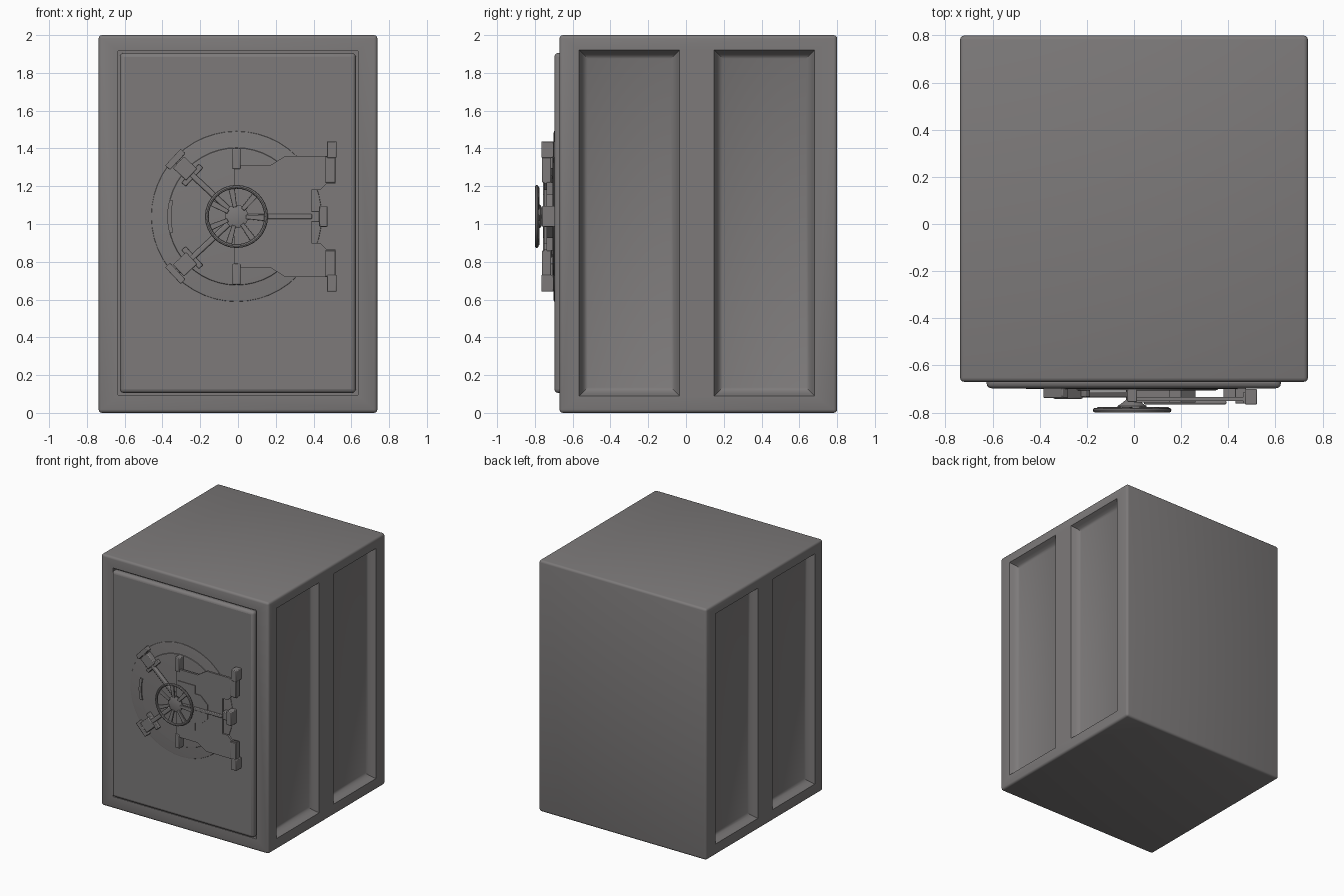
import bpy, bmesh, math

if "Cube" in bpy.data.objects:
    bpy.data.objects.remove(bpy.data.objects["Cube"])

steel = bpy.data.materials.new("dark_grey_steel")
steel.diffuse_color = (0.205, 0.195, 0.195, 1)
steel.use_nodes = True
steel.node_tree.nodes["Principled BSDF"].inputs["Base Color"].default_value = steel.diffuse_color
CX, CZ = -0.008, 1.04          # centre of the lock


def finish(name, bm, bevel=0, segs=2):
    bmesh.ops.recalc_face_normals(bm, faces=bm.faces)
    me = bpy.data.meshes.new(name)
    bm.to_mesh(me)
    bm.free()
    ob = bpy.data.objects.new(name, me)
    bpy.context.collection.objects.link(ob)
    me.materials.append(steel)
    if bevel:
        m = ob.modifiers.new("bevel", 'BEVEL')
        m.width, m.segments = bevel, segs
        m.limit_method, m.angle_limit = 'ANGLE', math.radians(40)
    return ob


def loft(name, rings, bevel=0, segs=2, closed=False):
    """Skin a list of equal-length rings; cap the ends unless closed."""
    bm = bmesh.new()
    vs = [[bm.verts.new(p) for p in r] for r in rings]
    n = len(rings[0])
    pairs = list(zip(vs, vs[1:])) + ([(vs[-1], vs[0])] if closed else [])
    for a, b in pairs:
        for i in range(n):
            j = (i + 1) % n
            bm.faces.new((a[i], a[j], b[j], b[i]))
    if not closed:
        bm.faces.new(vs[0])
        bm.faces.new(vs[-1])
    return finish(name, bm, bevel, segs)


def prism(name, pts, y0, y1, bevel=0.0, segs=2):
    return loft(name, [[(x, y, z) for x, z in pts] for y in (y0, y1)], bevel, segs)


def box(name, x0, x1, y0, y1, z0, z1, bevel=0.0, segs=2):
    return prism(name, [(x0, z0), (x1, z0), (x1, z1), (x0, z1)], y0, y1, bevel, segs)


def lathe(name, profile, n=32, closed=False):
    """Turn (radius, y) pairs about the lock axis."""
    return loft(name, [[(CX + r * math.cos(2 * math.pi * i / n), y,
                         CZ + r * math.sin(2 * math.pi * i / n)) for i in range(n)]
                       for r, y in profile], closed=closed)


def radial(name, ang, r0, r1, w0, w1, y0, y1, bevel=0.0):
    """Bar pointing outwards from the lock centre, w0 wide inside, w1 outside."""
    c, s = math.cos(math.radians(ang)), math.sin(math.radians(ang))
    pts = [(CX + r * c - w * s, CZ + r * s + w * c) for r, w in
           ((r0, -w0 / 2), (r1, -w1 / 2), (r1, w1 / 2), (r0, w0 / 2))]
    return prism(name, pts, y0, y1, bevel)


def apply_all(ob):
    bpy.context.view_layer.objects.active = ob
    for m in list(ob.modifiers):
        bpy.ops.object.modifier_apply(modifier=m.name)


# cabinet, with side panels and door opening cut in
body = box("cabinet", -0.738, 0.738, -0.67, 0.8, 0, 2, 0.018, 3)
apply_all(body)
cutters = [box("opening_cutter", -0.634, 0.634, -0.72, -0.645, 0.095, 1.915)]
for side in (-1, 1):
    for y0, y1 in ((-0.565, -0.035), (0.15, 0.68)):
        rings = []
        for inset, d in ((-0.012, -0.02), (0, 0.003), (0.012, 0.03), (0.025, 0.05), (0.045, 0.06)):
            a, b, c, e = y0 + inset, y1 - inset, 0.09 + inset, 1.92 - inset
            x = side * (0.738 - d)
            rings.append([(x, a, c), (x, b, c), (x, b, e), (x, a, e)])
        cutters.append(loft("panel_cutter", rings))
for c in cutters:
    m = body.modifiers.new("cut", 'BOOLEAN')
    m.operation, m.solver, m.object = 'DIFFERENCE', 'EXACT', c
    apply_all(body)
    bpy.data.objects.remove(c)

# door slab and the shallow round bosses on it
box("door", -0.626, 0.624, -0.697, -0.64, 0.105, 1.906, 0.022, 3)
lathe("outer_boss", [(0.455, -0.69), (0.45, -0.6995), (0.44, -0.701)], 48)
lathe("inner_boss", [(0.37, -0.69), (0.362, -0.705), (0.35, -0.706)], 48)

# curved rib on the left of the boss
arc = [math.radians(a) for a in range(166, 195, 4)]
prism("curved_rib", [(CX + r * math.cos(a), CZ + r * math.sin(a))
                     for r, seq in ((0.345, arc), (0.366, arc[::-1])) for a in seq],
      -0.69, -0.715)

# bolt-work plate, notched on the right
half = [(0.0, 0.27), (0.17, 0.27), (0.25, 0.32), (0.515, 0.32), (0.515, 0.175),
        (0.47, 0.175), (0.435, 0.14), (0.39, 0.14), (0.39, 0.09)]
plate = [(x, CZ + z) for x, z in half] + [(x, CZ - z) for x, z in half[::-1]]
prism("bolt_plate", plate, -0.735, -0.752)
step = [(0.0, 0.18), (0.15, 0.18), (0.15, 0.115), (0.2, 0.115), (0.262, 0.055)]
prism("hub_plate", [(x, CZ + z) for x, z in step] +
      [(x, CZ - z) for x, z in step[::-1]], -0.69, -0.757)

# bolt blocks on the right edge
for s in (-1, 1):
    zs = sorted((CZ + s * 0.18, CZ + s * 0.318))
    box("plate_tab", 0.462, 0.515, -0.715, -0.762, *zs, 0.004)
    zs = sorted((CZ + s * 0.31, CZ + s * 0.398))
    box("edge_bolt", 0.47, 0.522, -0.70, -0.766, *zs, 0.005)
    # upright arms above and below the wheel
    radial("upright_arm", s * 90, 0.05, 0.27, 0.024, 0.024, -0.72, -0.75)
    radial("upright_end", s * 90, 0.25, 0.36, 0.042, 0.042, -0.69, -0.755, 0.005)
    # diagonal rods with clamps on the left
    a = 180 - s * 43
    radial("diagonal_rod", a, 0.03, 0.46, 0.03, 0.03, -0.71, -0.737, 0.007)
    radial("rod_clamp", a, 0.325, 0.42, 0.085, 0.085, -0.69, -0.742, 0.005)
    radial("clamp_collar", a, 0.305, 0.335, 0.135, 0.135, -0.69, -0.735, 0.004)
    radial("rod_foot", a, 0.425, 0.46, 0.12, 0.12, -0.69, -0.738, 0.004)

box("middle_bolt", 0.43, 0.475, -0.69, -0.762, 0.985, 1.095, 0.005)
box("middle_bolt_neck", 0.38, 0.44, -0.69, -0.748, 1.01, 1.07, 0.005)
radial("horizontal_rod", 0, 0.05, 0.4, 0.026, 0.026, -0.75, -0.765, 0.005)

# hand wheel
lathe("wheel_hub", [(0.025, -0.69), (0.025, -0.745), (0.05, -0.765),
                    (0.062, -0.772), (0.062, -0.781), (0.05, -0.785)], 24)
lathe("wheel_rim", [(0.157 + 0.010 * math.cos(t * math.pi / 4),
                     -0.790 + 0.010 * math.sin(t * math.pi / 4)) for t in range(8)],
      32, closed=True)
for k in range(7):
    radial("wheel_spoke", 100 + k * 360 / 7, 0.05, 0.155, 0.022, 0.034, -0.776, -0.790, 0.003)

# smooth shading with sharp edges kept
bpy.ops.object.select_all(action='SELECT')
bpy.context.view_layer.objects.active = body
bpy.ops.object.shade_smooth_by_angle(angle=math.radians(35))
